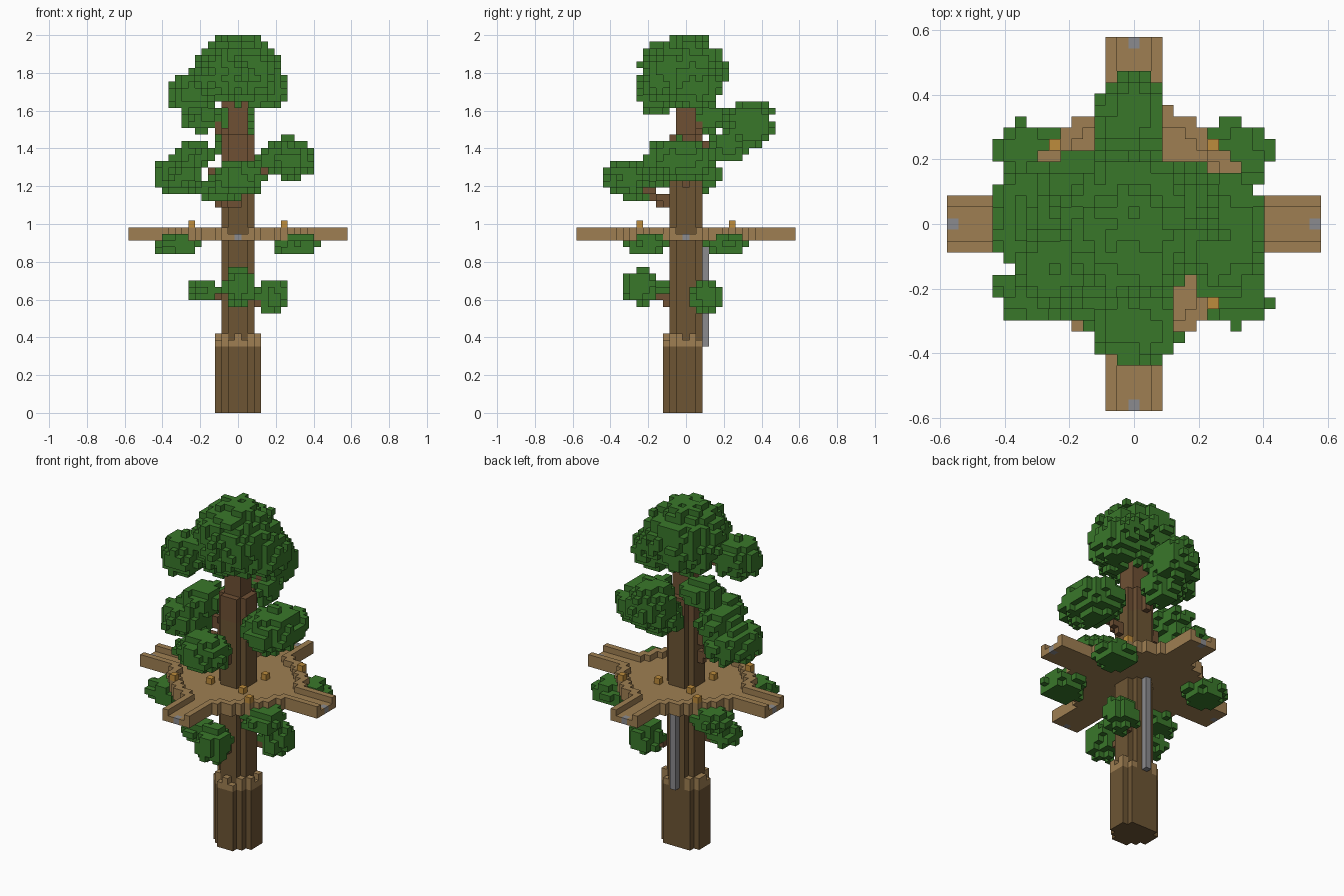
import bpy, bmesh, random
from mathutils import Vector

random.seed(4)
if "Cube" in bpy.data.objects:
    bpy.data.objects.remove(bpy.data.objects["Cube"])

V = 2 / 57  # edge length of one cube cell
TOP = 56    # highest cell layer


def material(name, rgb):
    lin = [((c / 255 + 0.055) / 1.055) ** 2.4 for c in rgb] + [1]
    m = bpy.data.materials.new(name)
    m.use_nodes = True
    m.diffuse_color = lin
    bsdf = m.node_tree.nodes["Principled BSDF"]
    bsdf.inputs["Base Color"].default_value = lin
    bsdf.inputs["Roughness"].default_value = 0.9
    return m


bark = material("bark brown", (109, 85, 52))
wood = material("branch brown", (110, 80, 52))
plank = material("plank tan", (159, 127, 82))
leaf = material("leaf green", (57, 119, 42))
lamp = material("lantern orange", (190, 140, 60))
metal = material("metal grey", (139, 139, 142))

parts = []     # (name, material, cells)
taken = set()  # every filled cell


def part(name, mat, cells):
    cells = set(cells) - taken
    taken.update(cells)
    parts.append((name, mat, cells))


def column(test, z0, z1, r=5):
    span = range(-r, r + 1)
    return {(x, y, z) for x in span for y in span if test(x, y) for z in range(z0, z1)}


def branch(a, b):
    a, b = Vector(a), Vector(b) / V
    n = int((b - a).length * 1.5) + 1
    return {tuple(round(c) for c in a.lerp(b, i / n)) for i in range(n + 1)}


def blob(centre, radii):
    # ragged ellipsoid of cells
    c = Vector(centre) / V - Vector((0, 0, 0.5))
    r = [q / V for q in radii]
    box = [range(int(c[i] - r[i]) - 2, int(c[i] + r[i]) + 3) for i in range(3)]
    return {(x, y, z) for x in box[0] for y in box[1] for z in box[2] if z <= TOP
            and sum(((p - q) / s) ** 2 for p, q, s in zip((x, y, z), c, r))
            < random.uniform(0.74, 1.16)}


# Trunk: wide stump, main shaft, thin top
def shaft(x, y):
    return abs(x) <= 2 and abs(y) <= 2 and abs(x) + abs(y) < 4


def stump(x, y):
    return x * x + y * y <= 10 and y <= 2


part("trunk", bark, column(shaft, 0, 38))
part("upper_trunk", wood, column(shaft, 38, 42)
     | column(lambda x, y: abs(x) < 2 and abs(y) < 2, 42, 52))
part("stump", bark, column(stump, 0, 10))
part("stump_rim", plank, column(stump, 10, 11)
     | {c for c in column(stump, 11, 12) if random.random() < 0.6})
part("pole", metal, column(lambda x, y: x == 0 and y == 3, 10, 26))


# Platform: round deck with four gutter-like arms
def deck(x, y):
    arm = min(abs(x), abs(y)) <= 2 and max(abs(x), abs(y)) <= 16
    return arm or x * x + y * y <= 112


def edge(x, y):
    if min(abs(x), abs(y)) < 2:
        return False
    near = [(x + i, y + j) for i in (-1, 0, 1) for j in (-1, 0, 1)]
    return deck(x, y) and not all(deck(*p) for p in near)


part("spouts", metal, [(16, 0, 26), (-16, 0, 26), (0, 16, 26), (0, -16, 26)])
part("platform_floor", plank, column(deck, 26, 27, 16))
part("platform_wall", plank, column(edge, 27, 28, 16)
     | {(sx * 7, sy * 7, 27) for sx in (-1, 1) for sy in (-1, 1)})
part("lanterns", lamp, [(sx * d, sy * d, z) for sx in (-1, 1) for sy in (-1, 1)
                        for d, z in ((3, 27), (7, 28))])

# Branches and leaf clumps: name, branch start, clump centre, clump radii
clumps = [
    ("crown", (0, 0, 50), (0.0, -0.01, 1.81), (0.22, 0.23, 0.2)),
    ("crown_right", (0, 0, 46), (-0.25, -0.14, 1.69), (0.12, 0.13, 0.11)),
    ("crown_left", (0, 0, 48), (0.15, 0.05, 1.73), (0.12, 0.14, 0.12)),
    ("crown_back", (-1, 1, 41), (-0.19, 0.12, 1.57), (0.12, 0.1, 0.08)),
    ("upper_back", (0, 2, 39), (-0.01, 0.34, 1.53), (0.12, 0.13, 0.13)),
    ("upper_back_low", (0, 2, 38), (-0.01, 0.23, 1.42), (0.11, 0.1, 0.09)),
    ("middle_left", (2, 0, 33), (0.27, -0.03, 1.34), (0.14, 0.2, 0.11)),
    ("middle_left_low", (2, 0, 33), (0.19, -0.05, 1.34), (0.09, 0.12, 0.06)),
    ("middle_right", (-2, 0, 31), (-0.31, 0.0, 1.26), (0.13, 0.18, 0.1)),
    ("middle_right_top", (-2, 0, 33), (-0.23, 0.02, 1.37), (0.1, 0.14, 0.08)),
    ("middle_front", (0, -2, 31), (0.0, -0.32, 1.24), (0.14, 0.12, 0.1)),
    ("middle_front_side", (-1, -2, 30), (-0.12, -0.24, 1.18), (0.1, 0.08, 0.07)),
    ("low_front", (0, -2, 16), (0.01, -0.24, 0.67), (0.09, 0.1, 0.1)),
    ("low_left", (2, 1, 16), (0.18, 0.11, 0.62), (0.09, 0.09, 0.09)),
    ("low_right", (-2, -1, 16), (-0.18, -0.1, 0.65), (0.09, 0.09, 0.06)),
]
for sx, side in ((1, "left"), (-1, "right")):
    for sy, end in ((1, "back"), (-1, "front")):
        clumps.append((f"under_deck_{end}_{side}", (sx * 7, sy * 4, 25),
                       (sx * 0.315, sy * 0.21, 0.89), (0.115, 0.11, 0.06)))

for name, start, centre, radii in clumps:
    leaves = blob(centre, radii)
    part(name + "_branch", wood, branch(start, centre) - leaves)
    part(name + "_leaves", leaf, leaves)


# Turn cells into meshes, keeping only the faces that are exposed
def build(name, mat, cells):
    bm = bmesh.new()
    cache = {}

    def vert(p):
        if p not in cache:
            cache[p] = bm.verts.new(((p[0] - 0.5) * V, (p[1] - 0.5) * V, p[2] * V))
        return cache[p]

    for c in sorted(cells):
        for axis in range(3):
            for s in (0, 1):
                n = list(c)
                n[axis] += 2 * s - 1
                if tuple(n) in taken:
                    continue
                corners = []
                for a, b in ((0, 0), (1, 0), (1, 1), (0, 1)):
                    p = list(c)
                    p[axis] += s
                    p[(axis + 1) % 3] += a
                    p[(axis + 2) % 3] += b
                    corners.append(vert(tuple(p)))
                bm.faces.new(corners if s else corners[::-1])
    mesh = bpy.data.meshes.new(name)
    bm.to_mesh(mesh)
    bm.free()
    mesh.materials.append(mat)
    bpy.context.collection.objects.link(bpy.data.objects.new(name, mesh))


for name, mat, cells in parts:
    if cells:
        build(name, mat, cells)
